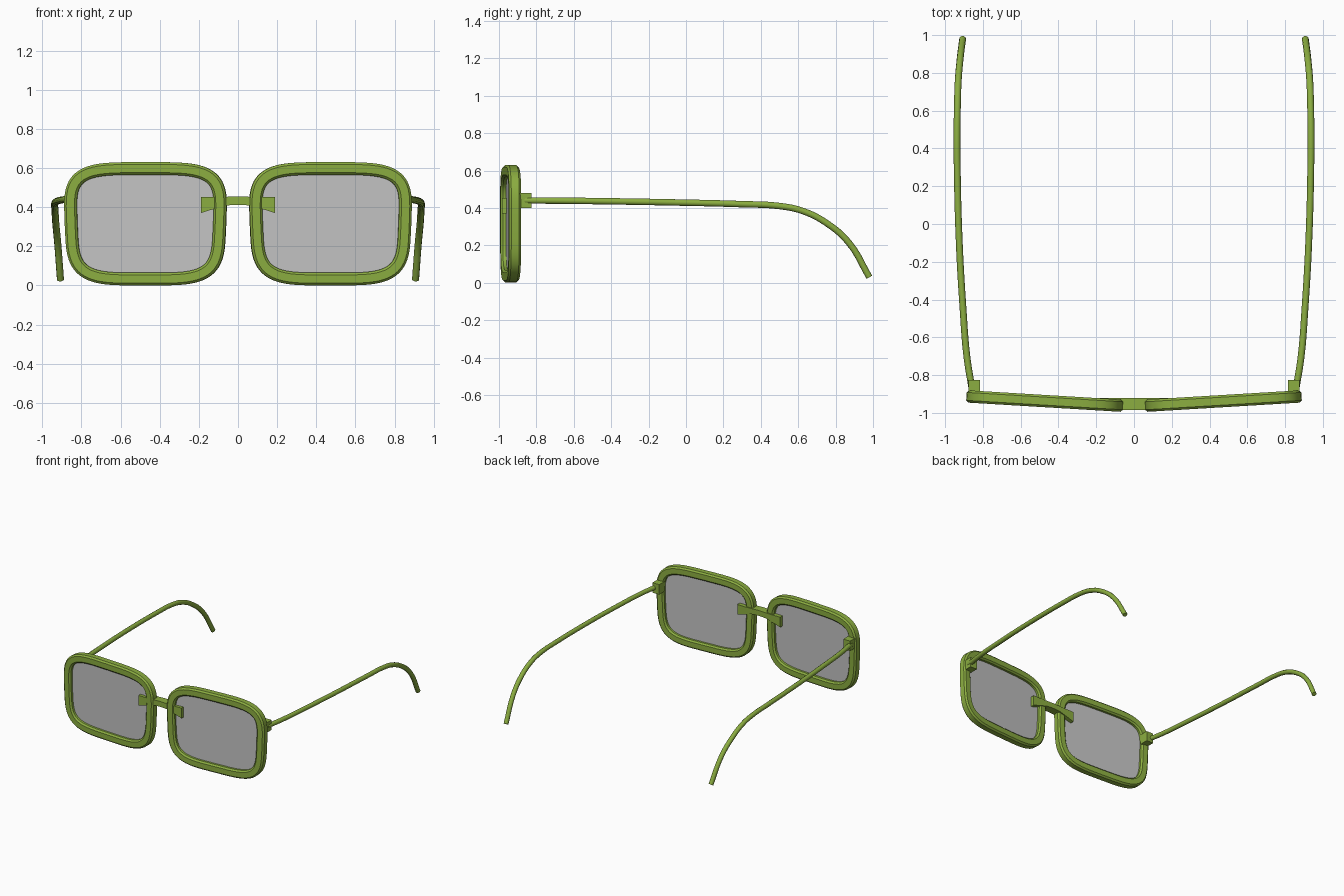
import bpy
import bmesh
import math
from mathutils import Vector

cube = bpy.data.objects.get("Cube")
if cube:
    bpy.data.objects.remove(cube, do_unlink=True)


def material(name, rgb, alpha=1.0):
    mat = bpy.data.materials.new(name)
    mat.use_nodes = True
    mat.diffuse_color = (*rgb, alpha)
    bsdf = mat.node_tree.nodes["Principled BSDF"]
    bsdf.inputs["Base Color"].default_value = (*rgb, 1)
    bsdf.inputs["Alpha"].default_value = alpha
    return mat


GREEN = material("green frame", (0.26, 0.42, 0.052))
GREY = material("grey lens", (0.55, 0.55, 0.55), 0.85)


def finish(bm, name, mat, smooth=False):
    bmesh.ops.recalc_face_normals(bm, faces=bm.faces[:])
    mesh = bpy.data.meshes.new(name)
    bm.to_mesh(mesh)
    bm.free()
    obj = bpy.data.objects.new(name, mesh)
    bpy.context.collection.objects.link(obj)
    mesh.materials.append(mat)
    if smooth:
        bpy.ops.object.select_all(action="DESELECT")
        obj.select_set(True)
        bpy.context.view_layer.objects.active = obj
        bpy.ops.object.shade_smooth_by_angle(angle=math.radians(35))
    return obj


def outline(offset, steps=72, half_w=0.38, half_h=0.2825, power=4.2):
    """Rounded, slightly tapered rim centreline, pushed outwards by offset."""
    def soft(v):
        return math.copysign(abs(v) ** (2 / power), v)
    pts = []
    for i in range(steps):
        t = math.tau * i / steps
        u, v = soft(math.cos(t)), soft(math.sin(t))
        pts.append(Vector((half_w * u * (1 + 0.03 * v), half_h * v)))
    result = []
    for i, p in enumerate(pts):
        tangent = (pts[(i + 1) % steps] - pts[i - 1]).normalized()
        result.append(p + offset * Vector((tangent.y, -tangent.x)))
    return result


def bridge_loops(bm, loops):
    for a, b in zip(loops, loops[1:]):
        for i in range(len(a)):
            j = (i + 1) % len(a)
            bm.faces.new((a[i], a[j], b[j], b[i]))


def ring(bm, offset, y):
    return [bm.verts.new((p.x, y, p.y)) for p in outline(offset)]


def rim(name):
    # Chamfered square section swept round the outline
    r, c = 0.0325, 0.021
    section = [(r, -c), (r, c), (c, r), (-c, r), (-r, c), (-r, -c), (-c, -r), (c, -r)]
    bm = bmesh.new()
    loops = [ring(bm, o, y) for o, y in section]
    bridge_loops(bm, loops + loops[:1])
    return finish(bm, name, GREEN, True)


def lens(name):
    bm = bmesh.new()
    front, back = ring(bm, -0.02, -0.004), ring(bm, -0.02, 0.004)
    bridge_loops(bm, [front, back])
    bm.faces.new(front)
    bm.faces.new(back)
    return finish(bm, name, GREY)


def hinge(name, side):
    bm = bmesh.new()
    bmesh.ops.create_cube(bm, size=1)
    bmesh.ops.scale(bm, vec=(0.06, 0.07, 0.08), verts=bm.verts)
    bmesh.ops.translate(bm, vec=(side * 0.845, -0.86, 0.44), verts=bm.verts)
    return finish(bm, name, GREEN)


def temple(name, side):
    path = [(0.86, -0.86, 0.44), (0.885, -0.7, 0.439), (0.905, -0.45, 0.436),
            (0.925, -0.1, 0.43), (0.936, 0.3, 0.42), (0.937, 0.5, 0.41),
            (0.935, 0.62, 0.385), (0.931, 0.75, 0.32), (0.921, 0.87, 0.215),
            (0.907, 0.98, 0.03)]
    curve = bpy.data.curves.new(name, "CURVE")
    curve.dimensions = "3D"
    curve.bevel_depth = 0.018
    curve.bevel_resolution = 3
    curve.use_fill_caps = True
    spline = curve.splines.new("BEZIER")
    spline.bezier_points.add(len(path) - 1)
    spline.resolution_u = 5
    for point, (x, y, z) in zip(spline.bezier_points, path):
        point.co = (side * x, y, z)
        point.handle_left_type = point.handle_right_type = "AUTO"
    curve.materials.append(GREEN)
    obj = bpy.data.objects.new(name, curve)
    bpy.context.collection.objects.link(obj)
    return obj


def nose_bridge():
    # Arched bar with flared ends that pass through both rims
    half = [(0.0, 0.412, 0.455), (0.06, 0.409, 0.453), (0.12, 0.392, 0.451), (0.19, 0.37, 0.452)]
    profile = [(-x, lo, hi) for x, lo, hi in half[:0:-1]] + half
    bm = bmesh.new()
    loops = []
    for x, lo, hi in profile:
        loops.append([bm.verts.new((x, y, z)) for y, z in
                      ((-0.985, lo), (-0.92, lo), (-0.92, hi), (-0.985, hi))])
    bridge_loops(bm, loops)
    bm.faces.new(loops[0])
    bm.faces.new(loops[-1])
    return finish(bm, "nose_bridge", GREEN)


nose_bridge()
for label, side in (("left", 1), ("right", -1)):
    for part in (rim(label + "_rim"), lens(label + "_lens")):
        part.location = (side * 0.4725, -0.9375, 0.315)
        part.rotation_euler.z = side * 0.06
    hinge(label + "_hinge", side)
    temple(label + "_temple", side)
